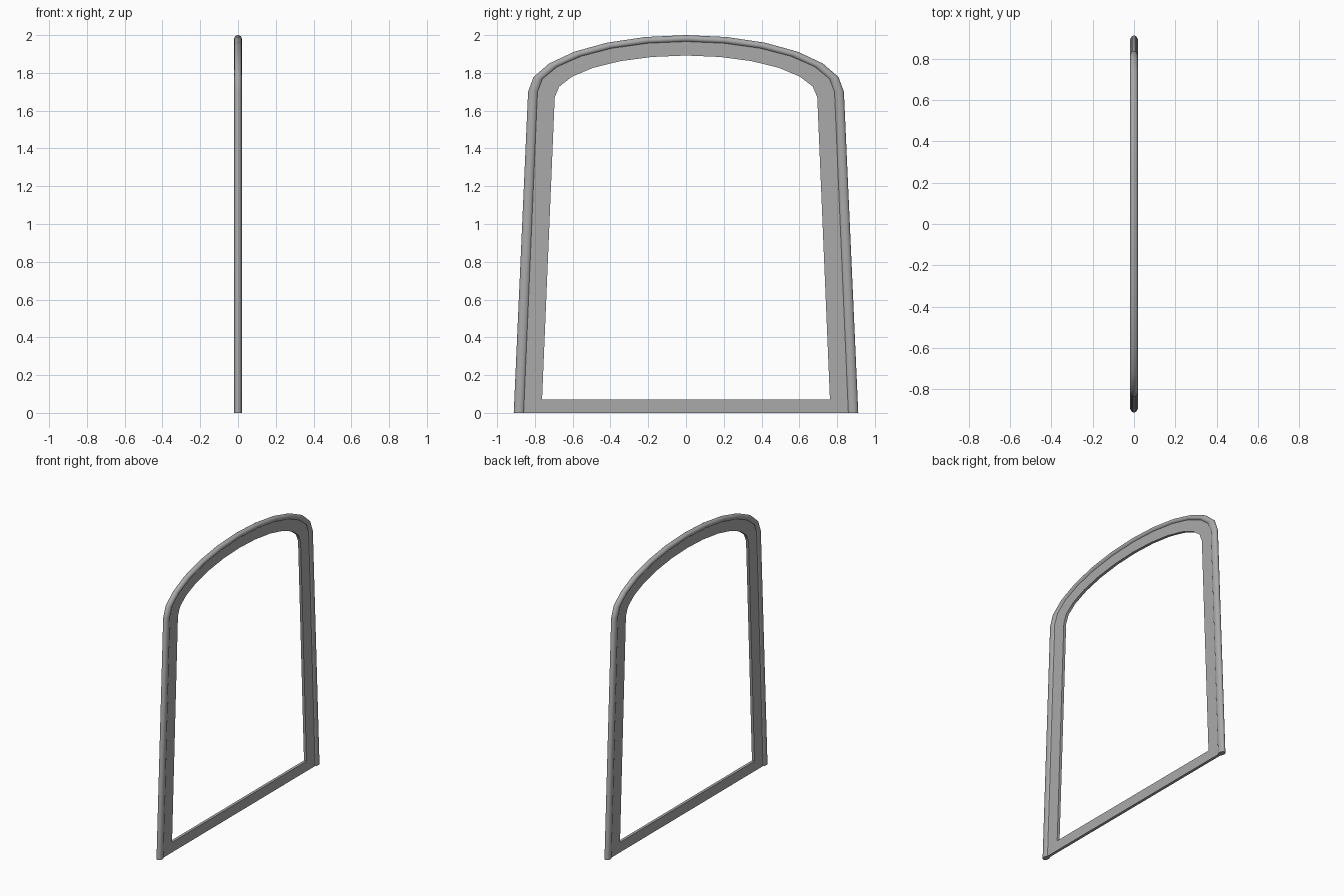
import bpy, bmesh
from math import sin, cos, pi, radians

cube = bpy.data.objects.get("Cube")
if cube:
    bpy.data.objects.remove(cube, do_unlink=True)

ARC_STEPS = 12
TUBE_SIDES = 16

grey = bpy.data.materials.new("frame_grey")
grey.use_nodes = True
color = (0.4, 0.4, 0.4, 1)
grey.diffuse_color = color
grey.node_tree.nodes["Principled BSDF"].inputs["Base Color"].default_value = color


def arch(foot, foot_z, half_width, spring_z, rise):
    """Leaning legs joined by a half ellipse, as (y, z) points."""
    pts = [(-foot, foot_z)]
    for i in range(ARC_STEPS + 1):
        a = pi * i / ARC_STEPS
        pts.append((-half_width * cos(a), spring_z + rise * sin(a)))
    return pts + [(foot, foot_z)]


def make_object(name, rings, closed):
    """Skin a row of section rings into a solid."""
    bm = bmesh.new()
    loops = [[bm.verts.new(p) for p in ring] for ring in rings]
    n = len(loops[0])
    pairs = list(zip(loops, loops[1:]))
    if closed:
        pairs.append((loops[-1], loops[0]))
    else:
        bm.faces.new(loops[0])
        bm.faces.new(loops[-1])
    for a, b in pairs:
        for i in range(n):
            j = (i + 1) % n
            bm.faces.new((a[i], a[j], b[j], b[i]))
    bmesh.ops.recalc_face_normals(bm, faces=bm.faces)
    mesh = bpy.data.meshes.new(name)
    bm.to_mesh(mesh)
    bm.free()
    mesh.materials.append(grey)
    obj = bpy.data.objects.new(name, mesh)
    bpy.context.collection.objects.link(obj)
    bpy.ops.object.select_all(action="DESELECT")
    obj.select_set(True)
    bpy.context.view_layer.objects.active = obj
    bpy.ops.object.shade_smooth_by_angle(angle=radians(35))
    return obj


# Rounded outer tube, swept along the arch
outer = arch(0.912, 0, 0.836, 1.70, 0.30)
inner = arch(0.855, 0, 0.782, 1.70, 0.263)
tube_rings = []
for (oy, oz), (iy, iz) in zip(outer, inner):
    ring = []
    for k in range(TUBE_SIDES):
        a = 2 * pi * k / TUBE_SIDES
        t = (1 + cos(a)) / 2
        ring.append((0.02 * sin(a), iy + (oy - iy) * t, iz + (oz - iz) * t))
    tube_rings.append(ring)
make_object("outer_tube", tube_rings, closed=False)

# Flat inner plate with bottom rail, tucked into the tube
plate_outer = arch(0.88, 0, 0.81, 1.70, 0.28)
plate_inner = arch(0.762, 0.072, 0.695, 1.67, 0.222)
half = 0.01
plate_rings = [[(-half, *o), (half, *o), (half, *i), (-half, *i)]
               for o, i in zip(plate_outer, plate_inner)]
make_object("inner_plate", plate_rings, closed=True)
